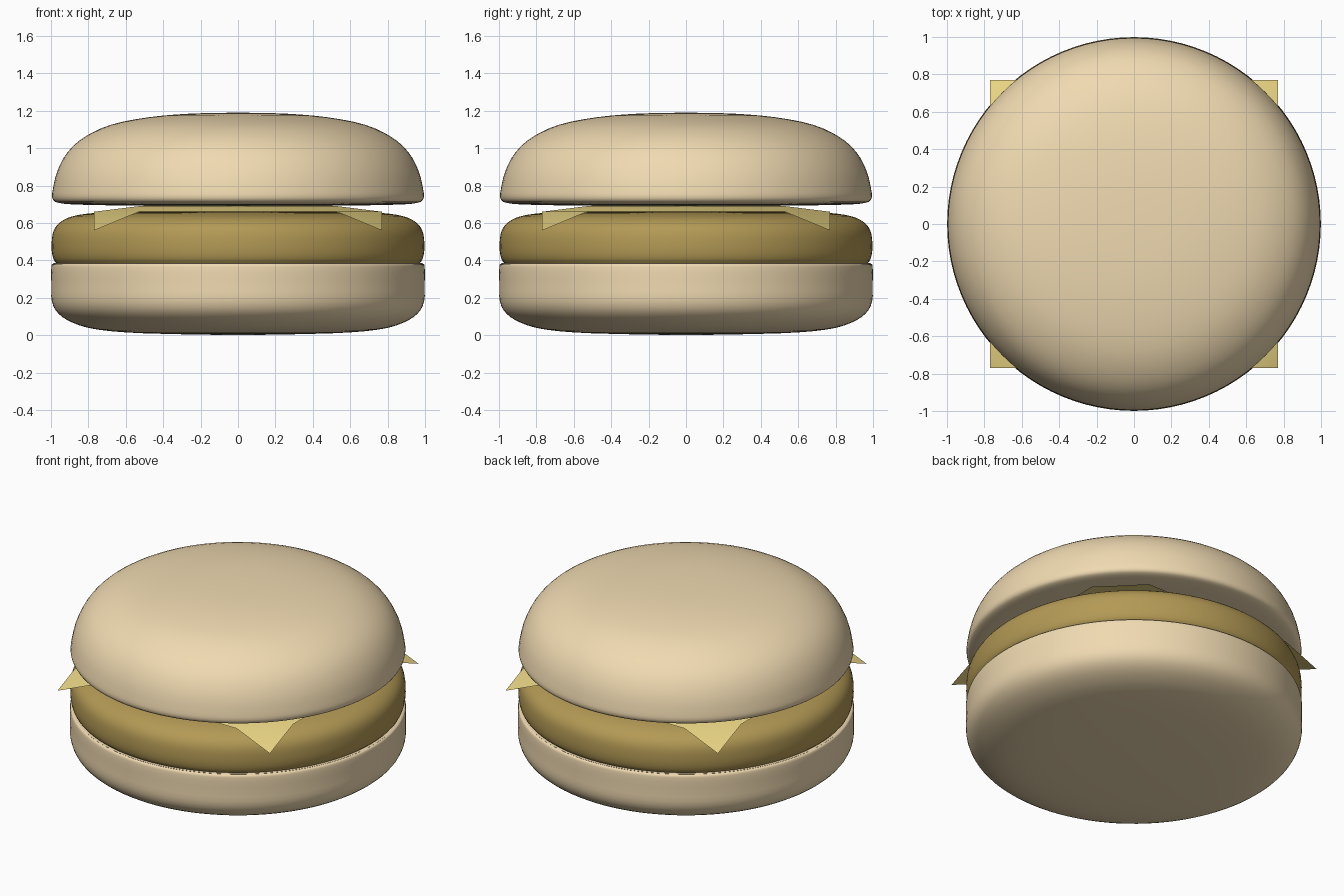
import bpy, math
from mathutils import Vector

if "Cube" in bpy.data.objects:
    bpy.data.objects.remove(bpy.data.objects["Cube"])


def material(name, rgb):
    m = bpy.data.materials.new(name)
    m.diffuse_color = (*rgb, 1)
    m.use_nodes = True
    m.node_tree.nodes["Principled BSDF"].inputs["Base Color"].default_value = m.diffuse_color
    return m


def smooth_curve(pts, steps=3):
    # Catmull-Rom through the profile points
    p = [Vector(q) for q in pts]
    p = [p[0]] + p + [p[-1]]
    out = []
    for a, b, c, d in zip(p, p[1:], p[2:], p[3:]):
        for k in range(steps):
            t = k / steps
            out.append(0.5 * (2 * b + (c - a) * t + (2 * a - 5 * b + 4 * c - d) * t**2
                              + (3 * b - a - 3 * c + d) * t**3))
    return out + [p[-1]]


def finish(name, verts, faces, mat):
    me = bpy.data.meshes.new(name)
    me.from_pydata(verts, [], faces)
    me.materials.append(mat)
    ob = bpy.data.objects.new(name, me)
    bpy.context.collection.objects.link(ob)
    bpy.ops.object.select_all(action='DESELECT')
    ob.select_set(True)
    bpy.context.view_layer.objects.active = ob
    bpy.ops.object.shade_smooth_by_angle(angle=math.radians(40))
    return ob


def lathe(name, profile, mat, n=96):
    # profile runs from the bottom pole to the top pole as (radius, z)
    pr = smooth_curve(profile)
    verts = [(0, 0, pr[0].y)]
    for r, z in pr[1:-1]:
        verts += [(r * math.cos(2 * math.pi * i / n), r * math.sin(2 * math.pi * i / n), z)
                  for i in range(n)]
    verts.append((0, 0, pr[-1].y))
    last, rings = len(verts) - 1, len(pr) - 2
    faces = []
    for i in range(n):
        j = (i + 1) % n
        faces.append((0, 1 + j, 1 + i))
        for k in range(rings - 1):
            a, b = 1 + k * n, 1 + (k + 1) * n
            faces.append((a + i, a + j, b + j, b + i))
        a = 1 + (rings - 1) * n
        faces.append((a + i, a + j, last))
    return finish(name, verts, faces, mat)


bun = material("bun", (0.87, 0.70, 0.44))
meat = material("meat", (0.45, 0.32, 0.09))
yellow = material("cheese", (0.85, 0.69, 0.24))

# Lower bun
lathe("bottom_bun", [(0, 0), (0.5, 0.01), (0.75, 0.03), (0.88, 0.065), (0.96, 0.115),
                     (0.995, 0.18), (0.998, 0.27), (0.998, 0.365), (0.985, 0.383),
                     (0.94, 0.386), (0.5, 0.386), (0, 0.386)], bun)

# Patty
lathe("patty", [(0, 0.36), (0.5, 0.36), (0.9, 0.36), (0.97, 0.385), (0.993, 0.43),
                (0.996, 0.5), (0.985, 0.56), (0.95, 0.605), (0.88, 0.637),
                (0.75, 0.655), (0.5, 0.665), (0, 0.67)], meat)

# Upper bun
lathe("top_bun", [(0, 0.69), (0.5, 0.692), (0.85, 0.698), (0.96, 0.708), (0.992, 0.73),
                  (0.99, 0.78), (0.965, 0.88), (0.91, 0.98), (0.82, 1.06), (0.68, 1.125),
                  (0.48, 1.165), (0.25, 1.185), (0, 1.19)], bun)

# Cheese slice: flat in the middle, edges dip a little, corners droop
line = (-0.77, -0.53, 0.53, 0.77)
heights = (0.69, 0.66, 0.56)
verts = [(x, y, heights[(abs(x) > 0.7) + (abs(y) > 0.7)]) for y in line for x in line]
faces = [(4 * r + c, 4 * r + c + 1, 4 * r + c + 5, 4 * r + c + 4)
         for r in range(3) for c in range(3)]
finish("cheese_slice", verts, faces, yellow)
